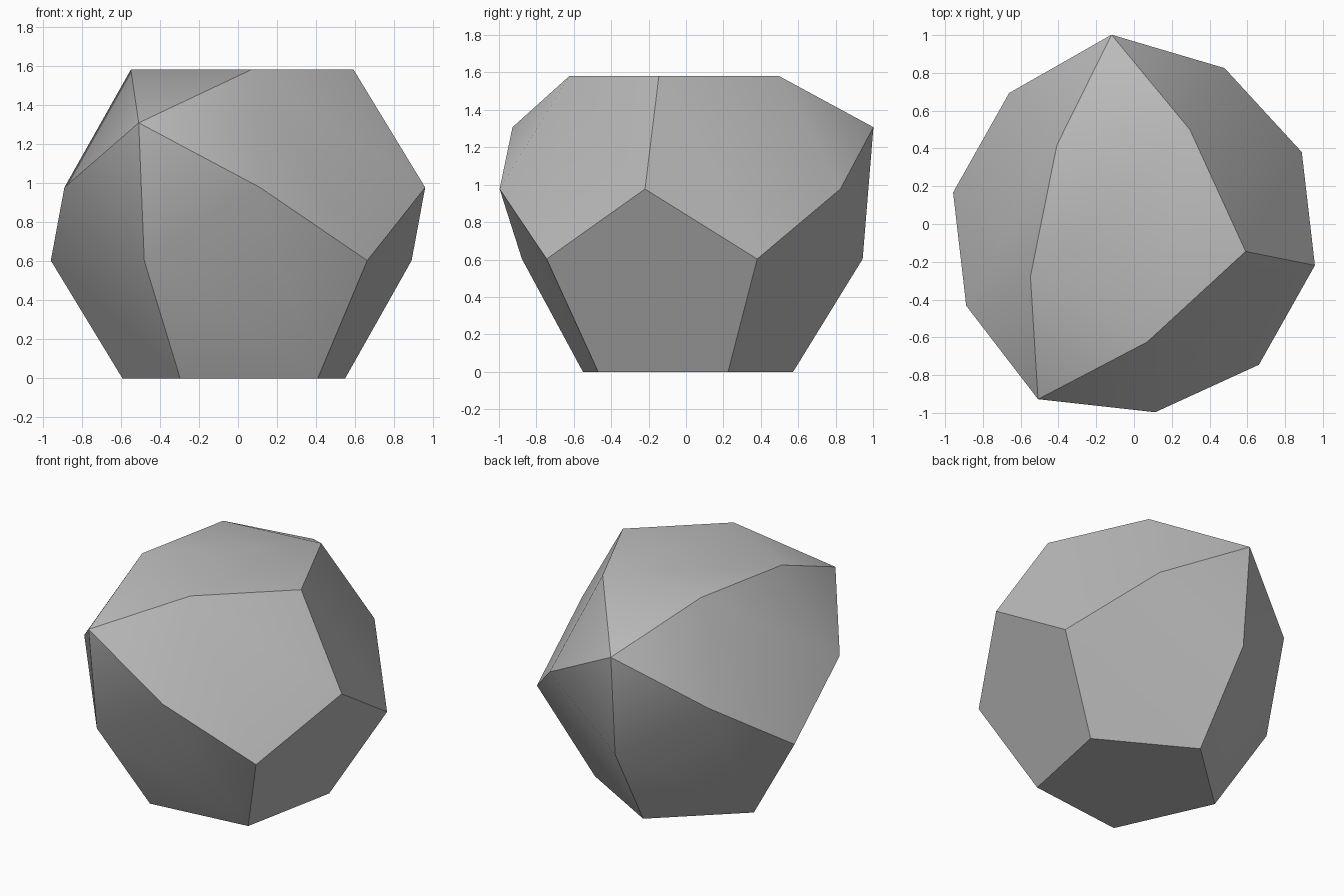
import bpy
import bmesh
from math import sin, cos, radians

cube = bpy.data.objects.get("Cube")
if cube:
    bpy.data.objects.remove(cube, do_unlink=True)

CENTRE_Y = -0.026
TURN = -11.4          # direction of the first top corner, degrees
SPIKE = 0.367         # height of the raised faces

bm = bmesh.new()


def ring(radius, z, turn):
    """Five corners evenly spaced around the vertical axis."""
    angles = [radians(turn + 72 * k) for k in range(5)]
    return [bm.verts.new((radius * cos(a), radius * sin(a) + CENTRE_Y, z))
            for a in angles]


# Corner rings from top to bottom
top = ring(0.603, 1.58, TURN)
upper = ring(0.977, 0.977, TURN)
lower = ring(0.977, 0.603, TURN + 36)
base = ring(0.603, 0.0, TURN + 36)

# Top and bottom pentagons
bm.faces.new(top)
bm.faces.new(base[::-1])

# Two belts of side pentagons
upper_belt = []
for k in range(5):
    n = (k + 1) % 5
    upper_belt.append(bm.faces.new(
        (top[n], top[k], upper[k], lower[k], upper[n])))
    bm.faces.new((base[k], base[n], lower[n], upper[n], lower[k]))
bm.normal_update()

# Low pyramids on two of the upper side faces
bmesh.ops.poke(bm, faces=[upper_belt[1], upper_belt[3]], offset=SPIKE)
bmesh.ops.recalc_face_normals(bm, faces=bm.faces)

mesh = bpy.data.meshes.new("faceted_stone")
bm.to_mesh(mesh)
bm.free()
stone = bpy.data.objects.new("faceted_stone", mesh)
bpy.context.collection.objects.link(stone)

# Plain grey surface
grey = bpy.data.materials.new("plain_grey")
grey.use_nodes = True
colour = (0.5, 0.5, 0.5, 1.0)
grey.diffuse_color = colour
grey.node_tree.nodes["Principled BSDF"].inputs["Base Color"].default_value = colour
mesh.materials.append(grey)

# Smooth only across the shallow edges
bpy.ops.object.select_all(action="DESELECT")
stone.select_set(True)
bpy.context.view_layer.objects.active = stone
bpy.ops.object.shade_smooth_by_angle(angle=radians(30))
